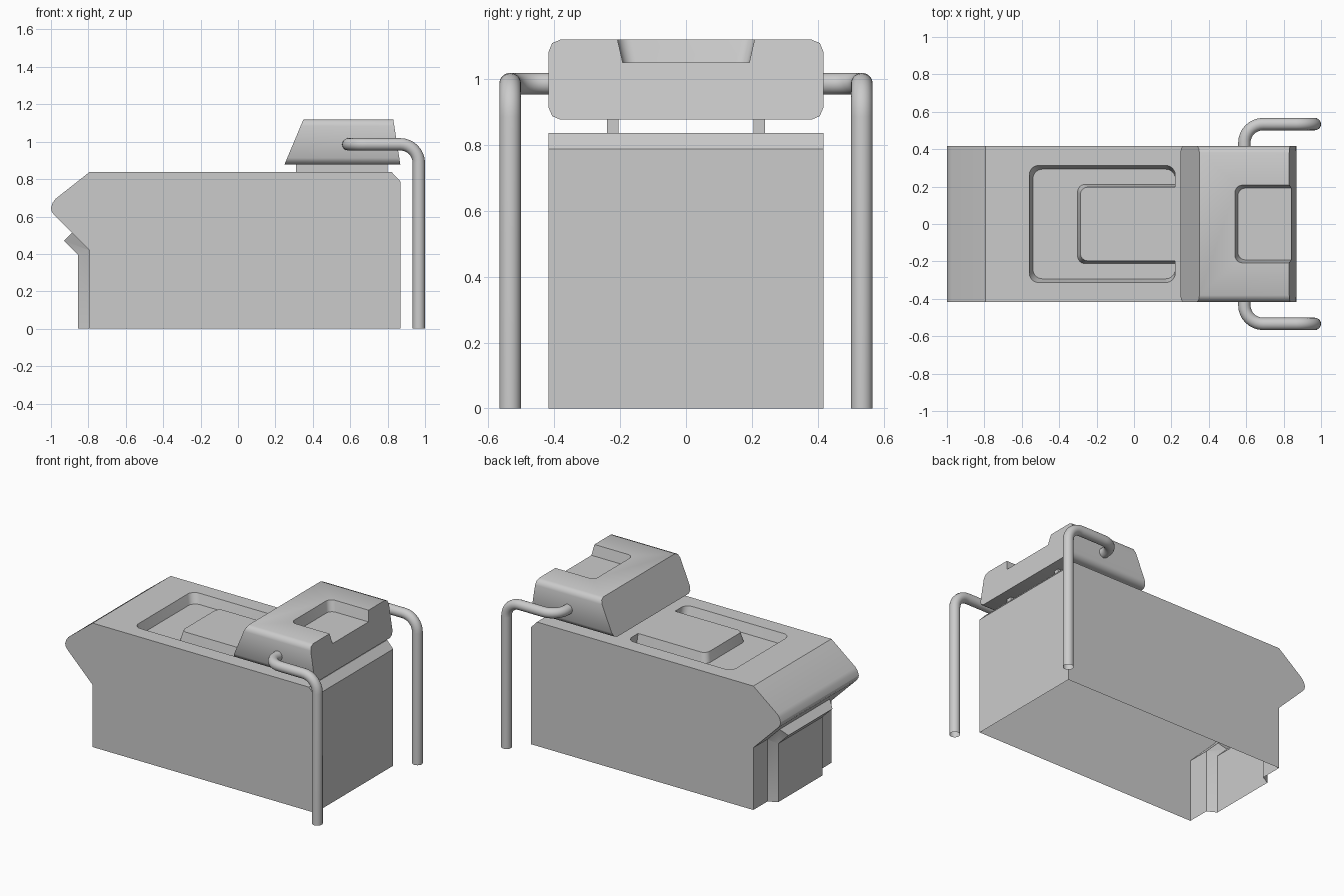
import bpy, bmesh, math
from mathutils import Vector

cube = bpy.data.objects.get("Cube")
if cube:
    bpy.data.objects.remove(cube, do_unlink=True)

grey = bpy.data.materials.new("plain grey")
grey.use_nodes = True
COLOUR = (0.6, 0.6, 0.6, 1)
grey.diffuse_color = COLOUR
grey.node_tree.nodes["Principled BSDF"].inputs["Base Color"].default_value = COLOUR


def finish(name, bm):
    bmesh.ops.recalc_face_normals(bm, faces=bm.faces)
    mesh = bpy.data.meshes.new(name)
    bm.to_mesh(mesh)
    bm.free()
    mesh.materials.append(grey)
    ob = bpy.data.objects.new(name, mesh)
    bpy.context.collection.objects.link(ob)
    return ob


def select(ob):
    bpy.ops.object.select_all(action='DESELECT')
    ob.select_set(True)
    bpy.context.view_layer.objects.active = ob


def smooth(ob, degrees=30):
    select(ob)
    bpy.ops.object.shade_smooth_by_angle(angle=math.radians(degrees))


def open_bottom(ob):
    """Remove the faces that lie on the ground."""
    bm = bmesh.new()
    bm.from_mesh(ob.data)
    floor = [f for f in bm.faces if all(abs(v.co.z) < 0.001 for v in f.verts)]
    bmesh.ops.delete(bm, geom=floor, context='FACES')
    bm.to_mesh(ob.data)
    bm.free()


def loft(loops):
    """Bridge matching loops of points and cap both ends."""
    bm = bmesh.new()
    rings = [[bm.verts.new(p) for p in loop] for loop in loops]
    n = len(rings[0])
    for a, b in zip(rings, rings[1:]):
        for i in range(n):
            j = (i + 1) % n
            bm.faces.new((a[i], a[j], b[j], b[i]))
    bm.faces.new(rings[0])
    bm.faces.new(rings[-1])
    return bm


def extrude(profile, half):
    """Side profile (x, z) swept across the width."""
    return loft([[(x, y, z) for x, z in profile] for y in (-half, half)])


def rounded(x0, x1, half, r, z, right_r):
    """Rounded rectangle, centred on y = 0."""
    pts = []
    for cx, sy, rad, start in ((x1, 1, right_r, 0), (x0, 1, r, 90),
                               (x0, -1, r, 180), (x1, -1, right_r, 270)):
        sx = 1 if cx == x1 else -1
        for k in range(7):
            a = math.radians(start + 15 * k)
            pts.append((cx - sx * rad + rad * math.cos(a),
                        sy * (half - rad) + rad * math.sin(a), z))
    return pts


def combine(target, other, operation):
    mod = target.modifiers.new("combine", 'BOOLEAN')
    mod.operation = operation
    mod.solver = 'EXACT'
    mod.object = other
    select(target)
    bpy.ops.object.modifier_apply(modifier=mod.name)
    bpy.data.objects.remove(other, do_unlink=True)


def pocket(name, x0, x1, half, r, top, depth, slope, right_r, above=0.03):
    """Slope-sided cutter; a negative slope widens it downward."""
    loops = []
    for z in (top + above, top - depth):
        s = slope * (top - z) / depth
        loops.append(rounded(x0 + s, x1, half - s, r, z, right_r))
    return finish(name, loft(loops))


W = 0.417
TOP = 0.837

# Main body with a blunt nose
body = finish("body", extrude([
    (-0.795, 0), (-0.795, 0.42), (-0.98, 0.605), (-0.995, 0.625), (-1, 0.645),
    (-0.99, 0.675), (-0.975, 0.695), (-0.795, TOP), (0.822, TOP),
    (0.868, 0.788), (0.868, 0)], W))

# U-shaped trench in the body top, leaving a central island
trench = pocket("trench_cutter", -0.56, 0.22, 0.313, 0.05, TOP, 0.065, 0.02, 0.05)
island = pocket("island_cutter", -0.287, 0.3, 0.197, 0.04, TOP, 0.08, -0.018, 0.001, 0.05)
combine(trench, island, 'DIFFERENCE')
combine(body, trench, 'DIFFERENCE')

# Raised panel that follows the end wall and folds under the nose
inner = [(-0.79, 0), (-0.79, 0.42), (-0.885, 0.515)]
outer = [(-0.855, 0), (-0.855, 0.395), (-0.93, 0.47)]
panel = finish("end_panel", loft(
    [[(xi, -0.27, zi), (xo, -0.235, zo), (xo, 0.235, zo), (xi, 0.27, zi)]
     for (xi, zi), (xo, zo) in zip(inner, outer)]))
combine(body, panel, 'UNION')
open_bottom(body)
smooth(body)

# Head block with rounded long edges and an open pocket
bm = extrude([(0.248, 0.877), (0.35, 1.12), (0.83, 1.12), (0.868, 0.877)], W)
long_edges = [e for e in bm.edges
              if abs(e.verts[0].co.y - e.verts[1].co.y) < 0.001
              and abs(e.verts[0].co.z - e.verts[1].co.z) < 0.001]
bmesh.ops.bevel(bm, geom=long_edges, offset=0.036, segments=2, profile=0.5,
                affect='EDGES', clamp_overlap=True)
head = finish("head", bm)
cutter = pocket("pocket_cutter", 0.54, 0.95, 0.208, 0.04, 1.12, 0.07, 0.016, 0.001)
combine(head, cutter, 'DIFFERENCE')
smooth(head, 50)

# Rails that carry the head
for side, label in ((1, "back"), (-1, "front")):
    bm = bmesh.new()
    bmesh.ops.create_cube(bm, size=1)
    for v in bm.verts:
        v.co = Vector((0.555 + v.co.x * 0.49, side * 0.222 + v.co.y * 0.035,
                       0.857 + v.co.z * 0.06))
    finish(label + "_rail", bm)


def bent_path(corners, r):
    """Polyline with quarter-round right-angle corners."""
    pts = [corners[0]]
    for a, b, c in zip(corners, corners[1:], corners[2:]):
        u, v = (a - b).normalized(), (c - b).normalized()
        centre = b + (u + v) * r
        for k in range(9):
            t = math.radians(90 * k / 8)
            pts.append(centre - v * r * math.cos(t) - u * r * math.sin(t))
    return pts + [corners[-1]]


# Bent pipes from the head sides down to the ground, open at the foot
for side, label in ((1, "back"), (-1, "front")):
    path = bent_path([Vector(p) for p in (
        (0.59, side * 0.38, 0.986), (0.59, side * 0.534, 0.986),
        (0.967, side * 0.534, 0.986), (0.967, side * 0.534, 0))], 0.1)
    rings = []
    for i, p in enumerate(path):
        d = (path[min(i + 1, len(path) - 1)] - path[max(i - 1, 0)]).normalized()
        across = Vector((0, 0, 1)) if i < 11 else Vector((0, side, 0))
        e1 = (across - d * across.dot(d)).normalized()
        if i >= 11:
            e1 = d.cross(e1) * side
        e2 = d.cross(e1)
        rings.append([p + (e1 * math.cos(t) + e2 * math.sin(t)) * 0.033
                      for t in (math.tau * k / 20 for k in range(20))])
    pipe = finish(label + "_pipe", loft(rings))
    open_bottom(pipe)
    smooth(pipe)
